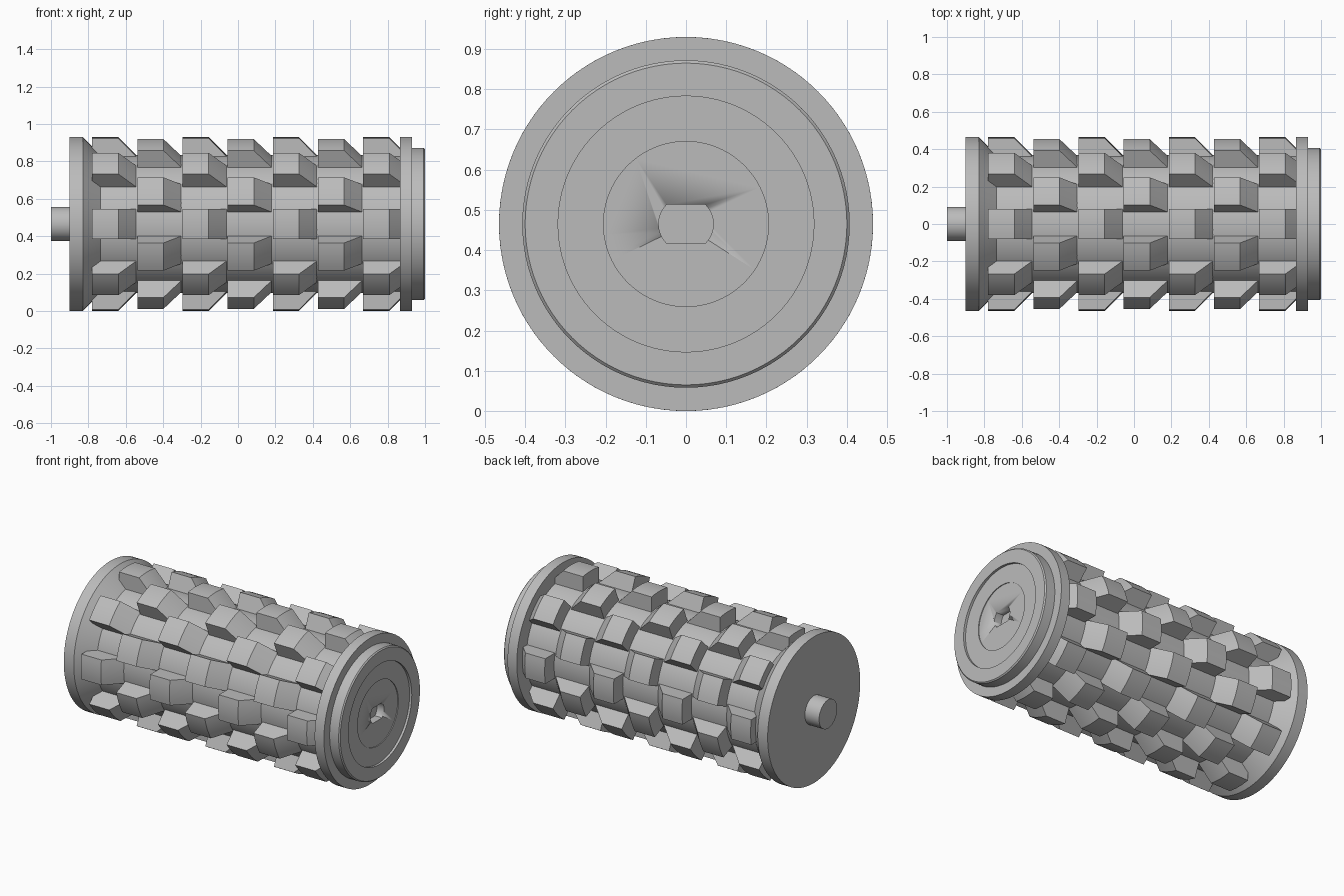
import bpy, bmesh, math

cube = bpy.data.objects.get("Cube")
if cube:
    bpy.data.objects.remove(cube, do_unlink=True)

OUTER, CORE = 0.465, 0.37
AXIS_Z = OUTER

grey = bpy.data.materials.new("plain grey")
grey.use_nodes = True
colour = (0.5, 0.5, 0.5, 1)
grey.diffuse_color = colour
grey.node_tree.nodes["Principled BSDF"].inputs["Base Color"].default_value = colour


def finish(name, bm):
    """Turn a bmesh into a smooth-by-angle object lying on the roller axis."""
    bmesh.ops.recalc_face_normals(bm, faces=bm.faces)
    mesh = bpy.data.meshes.new(name)
    bm.to_mesh(mesh)
    bm.free()
    mesh.materials.append(grey)
    obj = bpy.data.objects.new(name, mesh)
    bpy.context.collection.objects.link(obj)
    obj.location.z = AXIS_Z
    bpy.ops.object.select_all(action="DESELECT")
    obj.select_set(True)
    bpy.context.view_layer.objects.active = obj
    bpy.ops.object.shade_smooth_by_angle(angle=math.radians(25))
    return obj


def lathe(name, profile, segments=96):
    """Spin (x, radius) points about the x axis and cap both ends."""
    bm = bmesh.new()
    rings = []
    for x, r in profile:
        rings.append([bm.verts.new((x, r * math.sin(a), r * math.cos(a)))
                      for a in (math.tau * i / segments for i in range(segments))])
    for a, b in zip(rings, rings[1:]):
        for i in range(segments):
            j = (i + 1) % segments
            bm.faces.new((a[i], a[j], b[j], b[i]))
    bm.faces.new(rings[0])
    bm.faces.new(rings[-1])
    return finish(name, bm)


# Turned body parts
lathe("drum_core", [(-0.85, CORE), (0.88, CORE)])
lathe("left_drive_shaft", [(-1.0, 0.091), (-0.88, 0.091)], 48)
lathe("right_flange", [(-0.9, OUTER), (-0.83, OUTER), (-0.735, CORE)])
lathe("left_flange", [(0.865, OUTER), (0.93, OUTER)])
end_cap = lathe("end_cap", [(0.9, 0.407), (0.993, 0.407), (1.0, 0.40),
                            (1.0, 0.318), (0.985, 0.318),
                            (0.985, 0.205), (0.98, 0.205)])

# Double-flat socket cut into the end cap
bm = bmesh.new()
flat, r = 0.048, 0.068
tip = math.asin(flat / r)
arc = [tip * (2 * i / 10 - 1) for i in range(11)]
outline = [(r * math.cos(a + t), r * math.sin(a + t)) for t in (0, math.pi) for a in arc]
base = bm.faces.new([bm.verts.new((0.93, y, z)) for y, z in outline])
grown = bmesh.ops.extrude_face_region(bm, geom=[base])["geom"]
bmesh.ops.translate(bm, vec=(0.2, 0, 0),
                    verts=[v for v in grown if isinstance(v, bmesh.types.BMVert)])
cutter = finish("socket_cutter", bm)
cutter.hide_render = True
cut = end_cap.modifiers.new("socket", "BOOLEAN")
cut.object, cut.operation, cut.solver = cutter, "DIFFERENCE", "EXACT"
bpy.context.view_layer.objects.active = end_cap
bpy.ops.object.modifier_apply(modifier=cut.name)
bpy.data.objects.remove(cutter, do_unlink=True)


def add_tooth(bm, x, angle, half=0.08, steps=6):
    """Parallel-sided block with a curved top and a ramp towards +x."""
    def row(px, radius):
        verts = []
        for i in range(steps + 1):
            across = half * (2 * i / steps - 1)
            up = math.sqrt(radius ** 2 - across ** 2)
            verts.append(bm.verts.new((px,
                                       up * math.sin(angle) + across * math.cos(angle),
                                       up * math.cos(angle) - across * math.sin(angle))))
        return verts

    root = CORE - 0.02
    ramp_end = x + 0.14 + OUTER - root
    loop = [row(x, root), row(x, OUTER), row(x + 0.14, OUTER), row(ramp_end, root)]
    for a, b in zip(loop, loop[1:] + loop[:1]):
        for i in range(steps):
            bm.faces.new((a[i], a[i + 1], b[i + 1], b[i]))
    for side in (0, -1):
        bm.faces.new([verts[side] for verts in loop])


# Seven rings of eight teeth, every other ring turned half a step
COUNT = 8
for ring in range(7):
    bm = bmesh.new()
    for k in range(COUNT):
        add_tooth(bm, -0.78 + 0.2415 * ring, math.tau * (k + 0.5 * (ring % 2)) / COUNT)
    finish(f"tooth_ring_{ring + 1}", bm)
